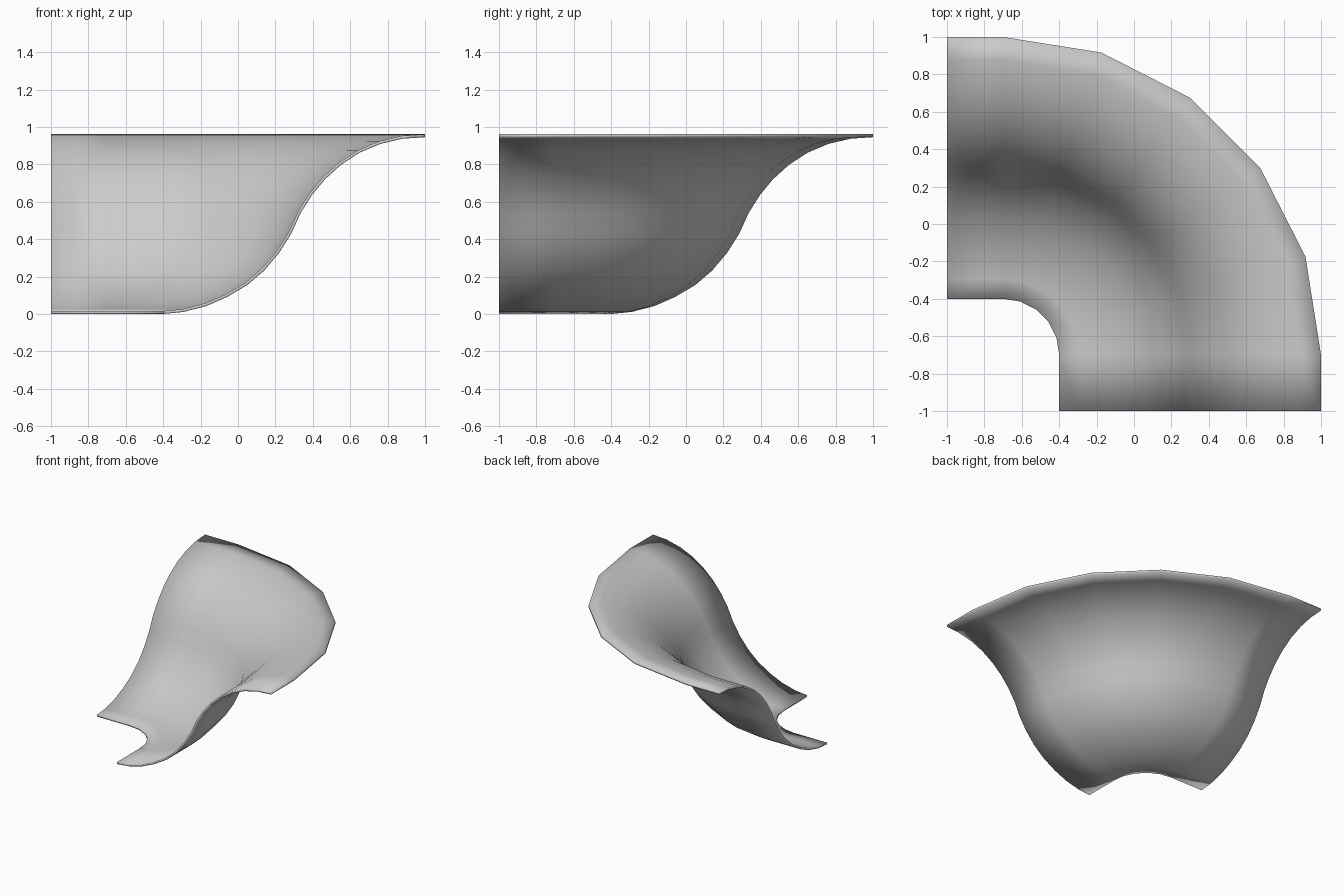
import bpy, bmesh
from math import sin, cos, pi
from mathutils import Vector

if "Cube" in bpy.data.objects:
    bpy.data.objects.remove(bpy.data.objects["Cube"])

CENTRE = -0.7      # turning axis of the bend, x and y
STRAIGHT = 0.3     # length of the straight run at each end
STEPS = 5          # bend segments
THICK = 0.016

# underside of the S-shaped section: x position at the front end, height
under = [(-0.4, 0.0), (-0.29, 0.011), (-0.17, 0.042), (-0.06, 0.09), (0.05, 0.155),
         (0.14, 0.232), (0.22, 0.327), (0.285, 0.43), (0.335, 0.54), (0.395, 0.635),
         (0.465, 0.72), (0.55, 0.797), (0.65, 0.862), (0.76, 0.909), (0.88, 0.937),
         (1.0, 0.945)]
low = [Vector((x - CENTRE, z)) for x, z in under]

# thicken the section along its normals
top = []
for i, p in enumerate(low):
    if i in (0, len(low) - 1):
        n = Vector((0, 1))
    else:
        d = (low[i + 1] - low[i - 1]).normalized()
        n = Vector((-d.y, d.x))
    top.append(p + n * THICK)
section = low + top[::-1]

# stations along the path: straight, quarter bend, straight
stations = [(0, 0, -STRAIGHT)]
stations += [(pi / 2 * k / STEPS, 0, 0) for k in range(STEPS + 1)]
stations += [(pi / 2, -STRAIGHT, 0)]

bm = bmesh.new()
rings = []
for a, ox, oy in stations:
    rings.append([bm.verts.new((CENTRE + ox + p.x * cos(a), CENTRE + oy + p.x * sin(a), p.y))
                  for p in section])
n = len(section)
for r, s in zip(rings, rings[1:]):
    for i in range(n):
        j = (i + 1) % n
        bm.faces.new((r[i], r[j], s[j], s[i]))

# end caps as quad strips
for r in (rings[0], rings[-1]):
    for i in range(len(low) - 1):
        bm.faces.new((r[i], r[i + 1], r[n - 2 - i], r[n - 1 - i]))
bmesh.ops.recalc_face_normals(bm, faces=bm.faces)
for f in bm.faces:
    f.smooth = True

mesh = bpy.data.meshes.new("curved_ramp")
bm.to_mesh(mesh)
bm.free()
ramp = bpy.data.objects.new("curved_ramp", mesh)
bpy.context.collection.objects.link(ramp)
